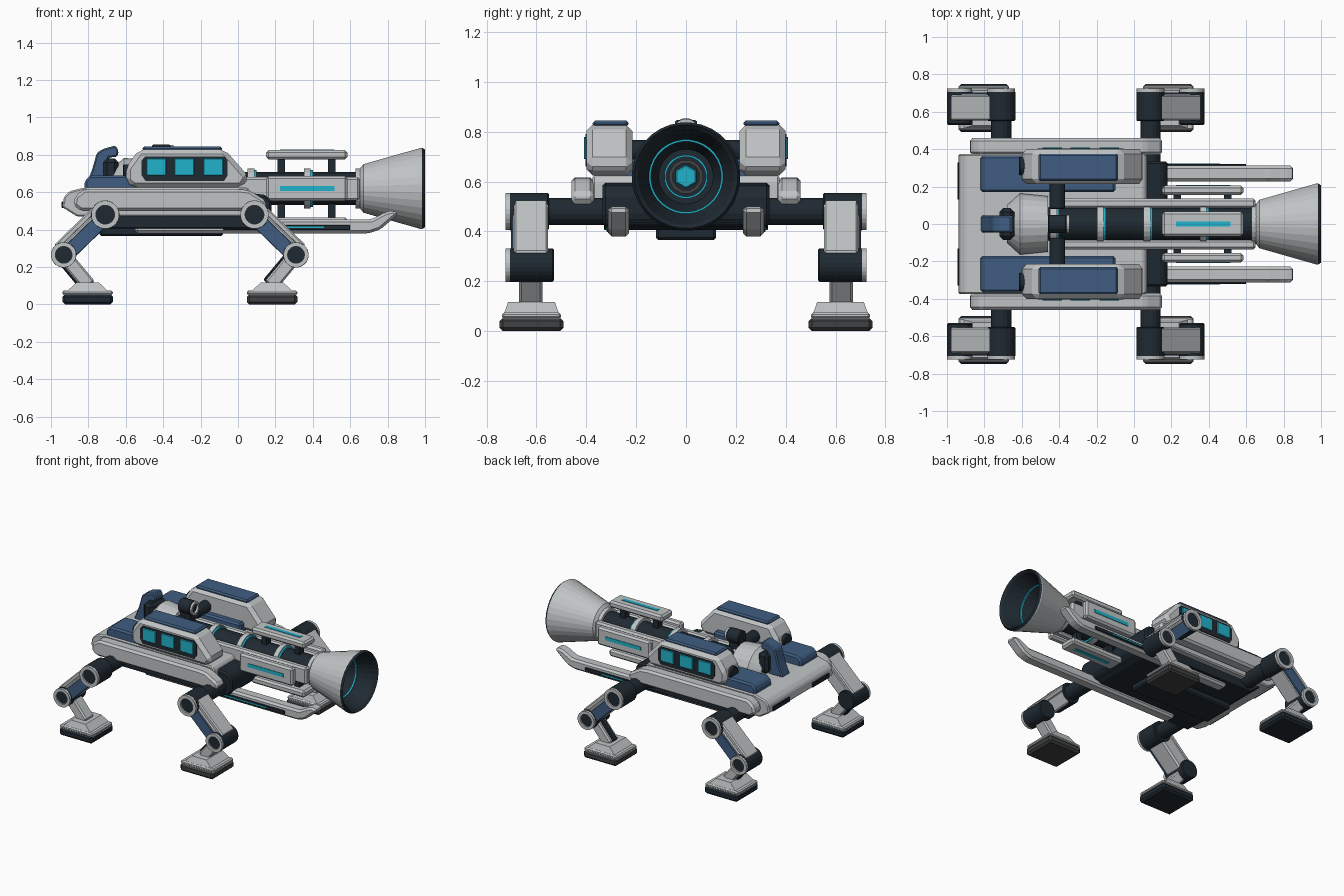
import bpy, bmesh, math
from mathutils import Vector, Matrix

old = bpy.data.objects.get("Cube")
if old:
    bpy.data.objects.remove(old, do_unlink=True)


def material(name, rgb):
    m = bpy.data.materials.new(name)
    m.use_nodes = True
    m.diffuse_color = (*rgb, 1)
    b = m.node_tree.nodes["Principled BSDF"]
    b.inputs["Base Color"].default_value = (*rgb, 1)
    b.inputs["Roughness"].default_value = 0.6
    return m


LIGHT = material("light grey", (0.53, 0.55, 0.56))
DARK = material("dark slate", (0.014, 0.023, 0.032))
BLUE = material("steel blue", (0.05, 0.11, 0.22))
CYAN = material("cyan glow", (0.015, 0.45, 0.6))
RUBBER = material("sole grey", (0.05, 0.052, 0.055))
AXIS_Z = 0.62  # height of the barrel axis


def finish(name, bm, mats, bevel=0):
    bmesh.ops.remove_doubles(bm, verts=bm.verts, dist=1e-5)
    bmesh.ops.recalc_face_normals(bm, faces=bm.faces)
    if bevel:
        bmesh.ops.bevel(bm, geom=bm.edges[:], offset=bevel, segments=1,
                        affect='EDGES', clamp_overlap=True)
    me = bpy.data.meshes.new(name)
    bm.to_mesh(me)
    bm.free()
    for m in mats:
        me.materials.append(m)
    ob = bpy.data.objects.new(name, me)
    bpy.context.collection.objects.link(ob)
    return ob


def prism(name, pts, y0, y1, mat, bevel=0):
    """Side profile of (x, z) points pulled from y0 to y1."""
    bm = bmesh.new()
    f = bm.faces.new([bm.verts.new((x, y0, z)) for x, z in pts])
    ext = bmesh.ops.extrude_face_region(bm, geom=[f])["geom"]
    bmesh.ops.translate(bm, vec=(0, y1 - y0, 0),
                        verts=[g for g in ext if isinstance(g, bmesh.types.BMVert)])
    return finish(name, bm, [mat], bevel)


def box(name, x, y, z, mat, bevel=0):
    return prism(name, [(x[0], z[0]), (x[1], z[0]), (x[1], z[1]), (x[0], z[1])],
                 y[0], y[1], mat, bevel)


def lathe(name, prof, centre, mats, axis='X', seg=24, picks=None):
    """Revolve (distance, radius) points; picks gives a material per band."""
    bm = bmesh.new()
    rings = []
    for d, r in prof:
        ring = []
        for i in range(seg):
            a = 2 * math.pi * (i + 0.5) / seg
            p = (d, r * math.cos(a), r * math.sin(a))
            if axis == 'Y':
                p = (p[1], d, p[2])
            ring.append(bm.verts.new(Vector(p) + Vector(centre)))
        rings.append(ring)
    for k in range(len(rings) - 1):
        for i in range(seg):
            j = (i + 1) % seg
            f = bm.faces.new((rings[k][i], rings[k][j], rings[k + 1][j], rings[k + 1][i]))
            f.material_index = picks[k] if picks else 0
    bmesh.ops.dissolve_degenerate(bm, edges=bm.edges[:], dist=1e-5)
    return finish(name, bm, mats)


def rod(name, a, b, r, centre, mat, axis='X', seg=24, c=0.006):
    return lathe(name, [(a, 0), (a, r - c), (a + c, r), (b - c, r), (b, r - c), (b, 0)],
                 centre, [mat], axis, seg)


def ring(name, a, b, r0, r1, centre, mat, axis='X', seg=24):
    return lathe(name, [(a, r0), (a, r1), (b, r1), (b, r0), (a, r0)], centre, [mat], axis, seg)


def strut(name, a, b, lo, hi, y, mat, bevel=0):
    """Bar from a to b in the x-z plane, with edges offset sideways by lo and hi."""
    a, b = Vector(a), Vector(b)
    d = (b - a).normalized()
    n = Vector((-d.y, d.x))
    return prism(name, [a + n * lo, b + n * lo, b + n * hi, a + n * hi], y[0], y[1], mat, bevel)


# Hull, belly and aft block
prism("hull", [(-.94, .52), (-.93, .575), (-.9, .605), (-.82, .625), (.05, .625),
               (.07, .6), (.07, .47), (-.86, .47)], -.375, .375, LIGHT, .008)
prism("belly", [(-.82, .47), (-.74, .405), (.1, .405), (.17, .44), (.17, .48), (-.82, .48)],
      -.33, .33, DARK, .01)
box("belly_plate", (-.74, -.08), (-.12, .12), (.365, .42), DARK, .01)
prism("aft_block", [(.03, .42), (.15, .42), (.18, .46), (.18, .55), (.15, .585), (.03, .6)],
      -.335, .335, DARK, .012)

for s in (1, -1):
    # Nose slots, side skirts and deck panels
    box("nose_slot", (-.944, -.92), (s * .13, s * .33), (.515, .55), DARK, .004)
    prism("side_skirt", [(-.88, .53), (-.87, .58), (-.82, .617), (0, .617), (.06, .61),
                         (.15, .555), (.15, .515), (.1, .5), (-.84, .5)],
          s * .37, s * .46, LIGHT, .015)
    prism("deck_panel", [(-.82, .61), (-.82, .66), (-.79, .69), (-.1, .69), (-.1, .61)],
          s * .17, s * .365, BLUE, .012)

    # Side pods with roof plate and three windows
    prism("side_pod", [(-.6, .655), (-.6, .73), (-.53, .828), (-.07, .828), (.06, .68),
                       (.02, .625), (-.56, .625)], s * .215, s * .4, LIGHT, .032)
    box("pod_roof", (-.51, -.085), (s * .23, s * .375), (.82, .845), BLUE, .01)
    prism("window_frame", [(-.515, .69), (-.515, .77), (-.495, .792), (-.075, .792),
                           (-.055, .77), (-.055, .69), (-.075, .66), (-.495, .66)],
          s * .385, s * .404, DARK)
    for x in (-.49, -.34, -.185):
        box("pod_window", (x, x + .105), (s * .4, s * .41), (.69, .78), CYAN, .003)
    rod("pod_lamp", -.615, -.56, .05, (0, s * .31, .7), DARK, seg=16)

    # Lower rails with raised tips
    prism("lower_rail", [(-.55, .38), (.7, .38), (.76, .4), (.86, .485), (.83, .503),
                         (.79, .495), (.715, .455), (-.55, .455)],
          s * .228, s * .312, LIGHT, .014)
    box("rail_inset", (-.08, .6), (s * .3, s * .32), (.398, .425), DARK, .003)
    box("rail_glow", (.1, .46), (s * .31, s * .323), (.408, .416), CYAN)

    # Barrel side beam and trunnion
    box("side_beam", (-.45, .65), (s * .085, s * .135), (.555, .68), LIGHT, .012)
    rod("trunnion", s * .08, s * .23, .042, (-.41, 0, .725), DARK, 'Y', 16)

# Barrel with clamps and glowing bands
axis = (0, 0, AXIS_Z)
rod("barrel", -.5, .7, .088, axis, DARK)
for x in (-.43, -.18, .07, .37, .645):
    ring("barrel_clamp", x - .018, x + .018, .08, .108, axis, LIGHT)
    ring("barrel_band", x + .018, x + .03, .08, .1, axis, CYAN)
lathe("barrel_breech", [(-.68, 0), (-.68, .1), (-.61, .165), (-.46, .15), (-.46, 0)],
      axis, [LIGHT])

# Four cooling panels around the barrel
for k, label in enumerate(("top", "right", "bottom", "left")):
    turn = Matrix.Translation(axis) @ Matrix.Rotation(k * math.pi / 2, 4, 'X')
    panel = box(label + "_panel", (.15, .585), (-.066, .066), (.155, .205), LIGHT, .013)
    glow = box(label + "_panel_glow", (.225, .515), (-.013, .013), (.2, .209), CYAN)
    posts = [box(label + "_panel_post", (x - .02, x + .02), (-.025, .025), (.07, .16), DARK)
             for x in (.23, .5)]
    for ob in [panel, glow] + posts:
        ob.data.transform(turn)

# Flared muzzle with dark throat and glowing core
lathe("muzzle", [(.64, 0), (.64, .09), (.67, .13), (.96, .213), (.975, .218), (.985, .218),
                 (1, .208), (.985, .193), (.76, .11), (.76, 0)],
      axis, [LIGHT, DARK], seg=32, picks=[0, 0, 0, 0, 0, 1, 1, 1, 1])
ring("muzzle_glow", .86, .87, .141, .149, axis, CYAN, seg=32)
ring("throat_glow", .765, .775, .08, .088, axis, CYAN)
ring("throat_ring", .76, .79, .055, .07, axis, RUBBER, seg=12)
rod("core_glow", .755, .785, .048, axis, CYAN, seg=6)

# Sighting scope above the breech
rod("scope", -.46, -.36, .05, (0, 0, .805), DARK, seg=16)
ring("scope_rim", -.36, -.345, .032, .048, (0, 0, .805), LIGHT, seg=16)
box("scope_mount", (-.45, -.37), (-.03, .03), (.69, .78), DARK)

# Command fin and collar
prism("command_fin", [(-.82, .62), (-.78, .72), (-.755, .81), (-.72, .832), (-.655, .85),
                      (-.638, .82), (-.645, .79), (-.69, .785), (-.705, .72), (-.7, .62)],
      -.045, .045, BLUE, .008)
box("collar", (-.72, -.64), (-.085, .085), (.63, .78), DARK, .02)

# Legs: front pair bends to -x, rear pair to +x
for end, hx, dx in (("front", -.71, -1), ("rear", .088, 1)):
    hip, knee, ankle = (hx, .48), (hx + dx * .222, .265), (hx + dx * .085, .1)
    for s in (1, -1):
        def span(a, b):
            return (s * a, s * b)
        hc, kc = (hip[0], 0, hip[1]), (knee[0], 0, knee[1])
        rod(end + "_hip_shaft", *sorted(span(.3, .57)), .055, hc, DARK, 'Y', 16)
        for part, c, r, y0, y1 in (("hip", hc, .076, .55, .712), ("knee", kc, .068, .53, .712)):
            rod(end + "_" + part, *sorted(span(y0, y1)), r, c, DARK, 'Y')
            ring(end + "_" + part + "_rim", *span(.7, .724), r * .66, r * .99, c, LIGHT, 'Y')
        # Outer, upper side of the thigh is light; a blue plate covers the rest
        strut(end + "_thigh", hip, knee, -.05, .05, span(.553, .695), LIGHT, .012)
        top = dx
        strut(end + "_thigh_cover", hip, knee, dx * .04, dx * .074, span(.553, .69), LIGHT, .008)
        strut(end + "_thigh_plate", hip, knee, -dx * .05, dx * .03, span(.69, .702), BLUE, .003)
        strut(end + "_shin", knee, ankle, -.038, .038, span(.575, .67), LIGHT, .01)
        strut(end + "_shin_core", knee, ankle, -.05, .03, span(.6, .645), DARK, .006)
        # Foot: rubber sole with a tapered cap
        fx, fy = hx + dx * .094, s * .62
        box(end + "_sole", (fx - .135, fx + .135), (fy - .128, fy + .128), (0, .055),
            RUBBER if dx > 0 else DARK, .014)
        cap = box(end + "_foot", (fx - .132, fx + .132), (fy - .117, fy + .117), (.05, .118), LIGHT)
        for v in cap.data.vertices:
            if v.co.z > .1:
                v.co.x = fx + (v.co.x - fx) * .45
                v.co.y = fy + (v.co.y - fy) * .8
        box(end + "_foot_base", (fx - .135, fx + .135), (fy - .118, fy + .118),
            (.05, .075), LIGHT, .008)
